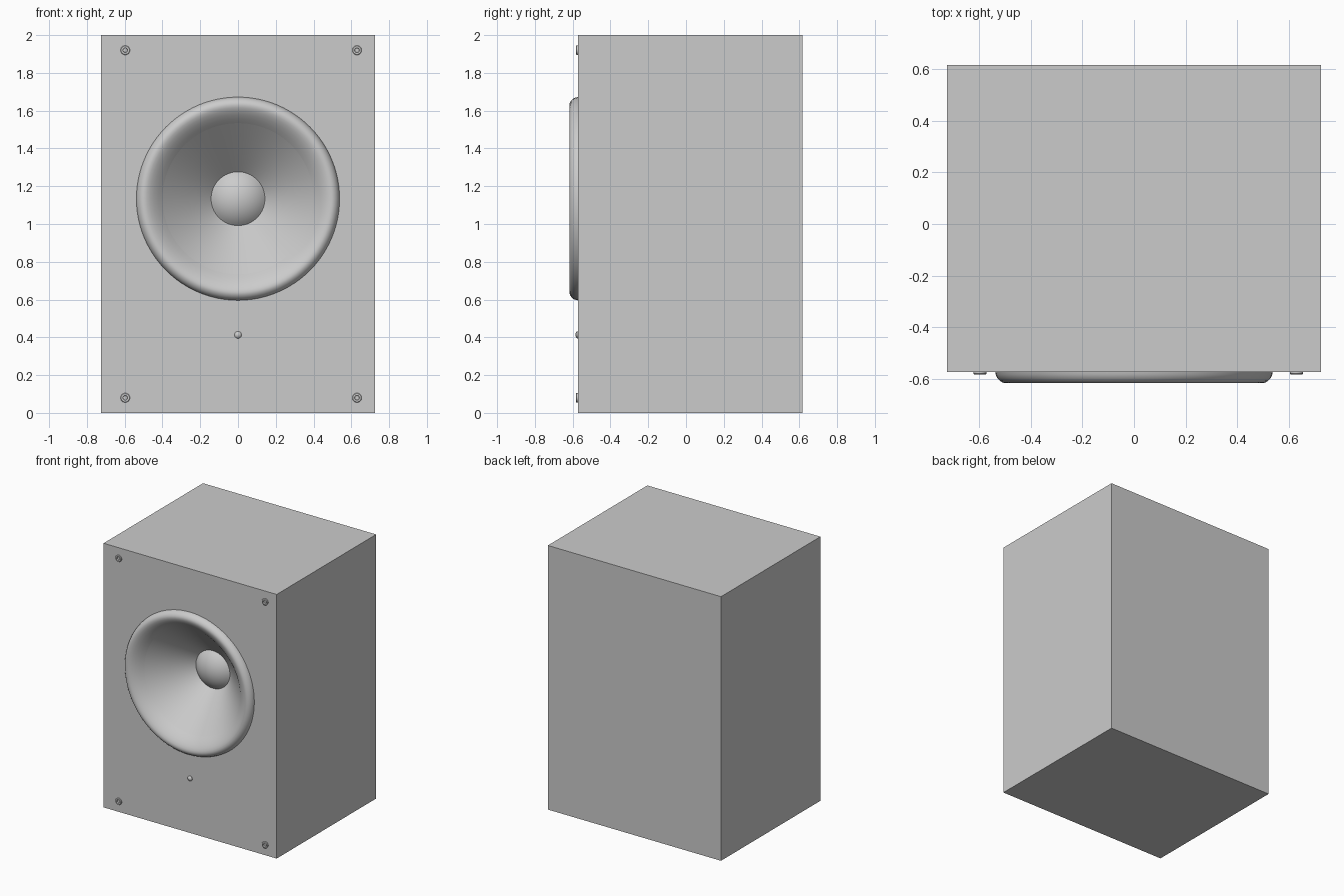
import bpy, bmesh
from math import sin, cos, pi, radians

if "Cube" in bpy.data.objects:
    bpy.data.objects.remove(bpy.data.objects["Cube"])

FRONT = -0.573      # y of the cabinet's front panel
BACK = 0.617


def lathe(name, profile, x, z, segments):
    """Revolve (radius, y) points, ordered rim to centre, around a y-parallel axis."""
    bm = bmesh.new()
    rings = []
    for r, y in profile:
        if r == 0:
            rings.append([bm.verts.new((0, y, 0))] * segments)
        else:
            rings.append([bm.verts.new((r * cos(2 * pi * i / segments), y,
                                        r * sin(2 * pi * i / segments)))
                          for i in range(segments)])
    for a, b in zip(rings, rings[1:]):
        for i in range(segments):
            j = (i + 1) % segments
            loop = [a[i], a[j], b[j], b[i]]
            bm.faces.new(list(dict.fromkeys(loop)))
    mesh = bpy.data.meshes.new(name)
    bm.to_mesh(mesh)
    bm.free()
    obj = bpy.data.objects.new(name, mesh)
    bpy.context.collection.objects.link(obj)
    obj.location = (x, 0, z)
    bpy.ops.object.select_all(action='DESELECT')
    obj.select_set(True)
    bpy.context.view_layer.objects.active = obj
    bpy.ops.object.shade_smooth_by_angle(angle=radians(35))
    return obj


def dome(radius, base, height, steps):
    """Profile of a shallow spherical cap bulging towards the front."""
    ball = (radius ** 2 + height ** 2) / (2 * height)
    points = []
    for i in range(steps + 1):
        r = radius * (1 - i / steps)
        points.append((r, base - ((ball ** 2 - r ** 2) ** 0.5 - (ball - height))))
    return points


DRIVER_Z = 1.134

# Cabinet
bpy.ops.mesh.primitive_cube_add(size=1, location=(0, (FRONT + BACK) / 2, 1))
cabinet = bpy.context.object
cabinet.name = "cabinet"
cabinet.scale = (1.45, BACK - FRONT, 2)
bpy.ops.object.transform_apply(location=True, rotation=False, scale=True)

# Opening in the front panel for the driver
bpy.ops.mesh.primitive_cylinder_add(vertices=96, radius=0.515, depth=0.8,
                                    location=(0, FRONT, DRIVER_Z),
                                    rotation=(pi / 2, 0, 0))
cutter = bpy.context.object
cutter.name = "driver_hole_cutter"
cutter.hide_render = True
cutter.hide_viewport = True
hole = cabinet.modifiers.new("driver_hole", 'BOOLEAN')
hole.operation = 'DIFFERENCE'
hole.solver = 'EXACT'
hole.object = cutter

# Driver: rolled surround, cone and dust cap
lathe("surround", [(0.538, FRONT), (0.536, -0.584), (0.530, -0.597), (0.520, -0.608),
                   (0.508, -0.615), (0.496, -0.617), (0.482, -0.614), (0.465, -0.606),
                   (0.445, -0.592), (0.422, -0.572), (0.400, -0.549)], 0, DRIVER_Z, 96)
lathe("cone", [(0.400, -0.549), (0.27, -0.424), (0.142, -0.300)], 0, DRIVER_Z, 96)
lathe("dust_cap", dome(0.143, -0.300, 0.062, 10), 0, DRIVER_Z, 64)

# Panel screws with a recessed socket
for x in (-0.597, 0.630):
    for z in (0.08, 1.92):
        lathe("panel_screw", [(0.025, FRONT), (0.025, -0.580), (0.022, -0.583),
                              (0.013, -0.583), (0.011, -0.575), (0, -0.575)], x, z, 24)

# Indicator light
lathe("indicator_light", [(0.019, FRONT)] + dome(0.019, -0.576, 0.010, 5), 0, 0.413, 24)
